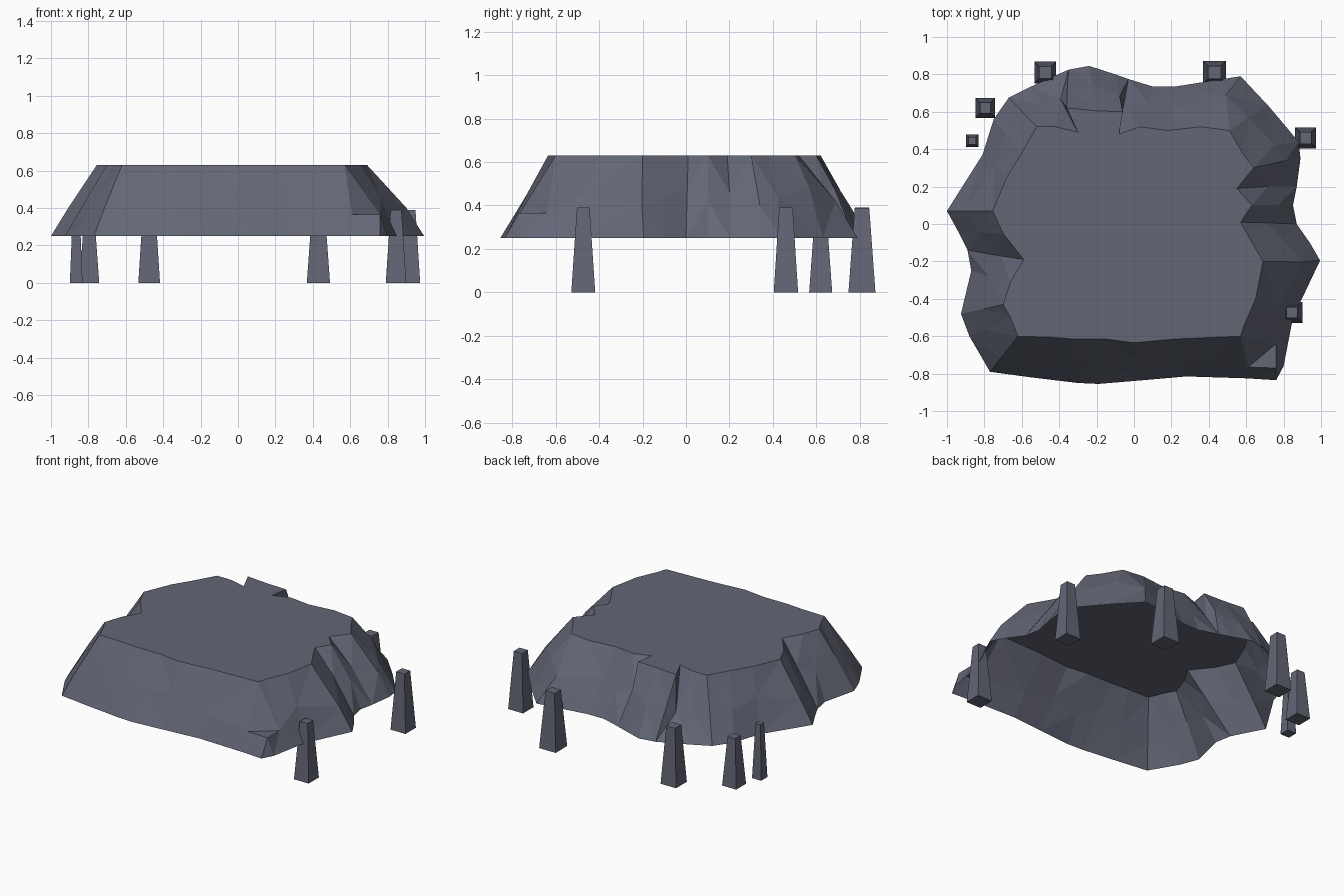
import bpy, bmesh

if "Cube" in bpy.data.objects:
    bpy.data.objects.remove(bpy.data.objects["Cube"])

# one flat slate colour
stone = bpy.data.materials.new("slate grey")
stone.diffuse_color = (0.125, 0.133, 0.178, 1)
stone.use_nodes = True
stone.node_tree.nodes["Principled BSDF"].inputs["Base Color"].default_value = stone.diffuse_color


def make_object(name, bm):
    mesh = bpy.data.meshes.new(name)
    bm.to_mesh(mesh)
    bm.free()
    mesh.materials.append(stone)
    obj = bpy.data.objects.new(name, mesh)
    bpy.context.collection.objects.link(obj)
    return obj


# rock canopy: open skirt, matching points of the lower and upper outlines
LOW = [(-.77, -.79), (-.55, -.82), (-.30, -.85), (-.19, -.855), (.05, -.835), (.28, -.815),
       (.60, -.825), (.76, -.835), (.80, -.76), (.85, -.50), (.995, -.195), (.94, -.10),
       (.87, 0), (.85, .10), (.87, .20), (.89, .35), (.88, .44), (.72, .63), (.57, .79),
       (.22, .735), (.10, .735), (-.03, .775), (-.10, .80), (-.24, .845), (-.35, .825),
       (-.45, .78), (-.55, .735), (-.67, .675), (-.75, .56), (-.81, .37), (-1, .07),
       (-.94, -.04), (-.89, -.14), (-.87, -.25), (-.925, -.48), (-.88, -.60)]
HIGH = [(-.62, -.60), (-.45, -.605), (-.33, -.615), (-.15, -.615), (0, -.635), (.22, -.615),
        (.57, -.60), (.575, -.59), (.585, -.55), (.65, -.40), (.69, -.20), (.62, -.08),
        (.57, .01), (.63, .10), (.55, .19), (.64, .30), (.58, .38), (.51, .50), (.36, .52),
        (.18, .50), (.03, .52), (-.08, .48), (-.06, .60), (-.20, .605), (-.36, .62),
        (-.30, .49), (-.42, .52), (-.52, .52), (-.60, .38), (-.68, .25), (-.755, .07),
        (-.70, -.05), (-.59, -.19), (-.66, -.31), (-.70, -.43), (-.66, -.50)]
Z_LOW, Z_HIGH, Z_LEDGE = 0.25, 0.63, 0.365
LEDGE = {6: (.61, -.765), 7: (.76, -.77), 8: (.76, -.64)}   # broken front right corner

bm = bmesh.new()
low, mid, high = [], [], []
n = len(LOW)
for i, (a, b) in enumerate(zip(LOW, HIGH)):
    low.append(bm.verts.new((*a, Z_LOW)))
    if i in LEDGE:
        mid.append(bm.verts.new((*LEDGE[i], Z_LEDGE)))
    else:
        t = 0.5 + 0.1 * ((i * 7) % 5 - 2) / 2       # uneven middle ring
        swell = 1.03 if 9 <= i <= 18 else 1.005      # right side bulges
        mid.append(bm.verts.new(((a[0] + (b[0] - a[0]) * t) * swell,
                                 (a[1] + (b[1] - a[1]) * t) * swell,
                                 Z_LOW + (Z_HIGH - Z_LOW) * t)))
    high.append(None if i == 7 else bm.verts.new((*b, Z_HIGH)))
walls = []
for i in range(n):
    j = (i + 1) % n
    walls.append(bm.faces.new((low[i], low[j], mid[j], mid[i])))
    if i not in (6, 7):
        walls.append(bm.faces.new((mid[i], mid[j], high[j], high[i])))
bm.faces.new((mid[6], mid[7], mid[8]))
walls.append(bm.faces.new((mid[6], mid[8], high[8], high[6])))
bm.faces.new([v for v in high if v])
bmesh.ops.triangulate(bm, faces=walls)
make_object("rock_canopy", bm)


# tapered square posts
def post(name, x, y, half, top_half, height):
    bm = bmesh.new()
    bmesh.ops.create_cube(bm, size=1)
    for v in bm.verts:
        r = top_half if v.co.z > 0 else half
        v.co = (x + (r if v.co.x > 0 else -r), y + (r if v.co.y > 0 else -r),
                height if v.co.z > 0 else 0)
    make_object(name, bm)


POSTS = [("back_left_post", -.475, .81, .058, .033, .39),
         ("back_right_post", .43, .81, .062, .034, .385),
         ("left_corner_post", -.795, .62, .053, .029, .33),
         ("left_small_post", -.865, .445, .034, .019, .37),
         ("right_rear_post", .918, .46, .056, .031, .39),
         ("right_front_post", .845, -.473, .055, .029, .39)]
for p in POSTS:
    post(*p)
